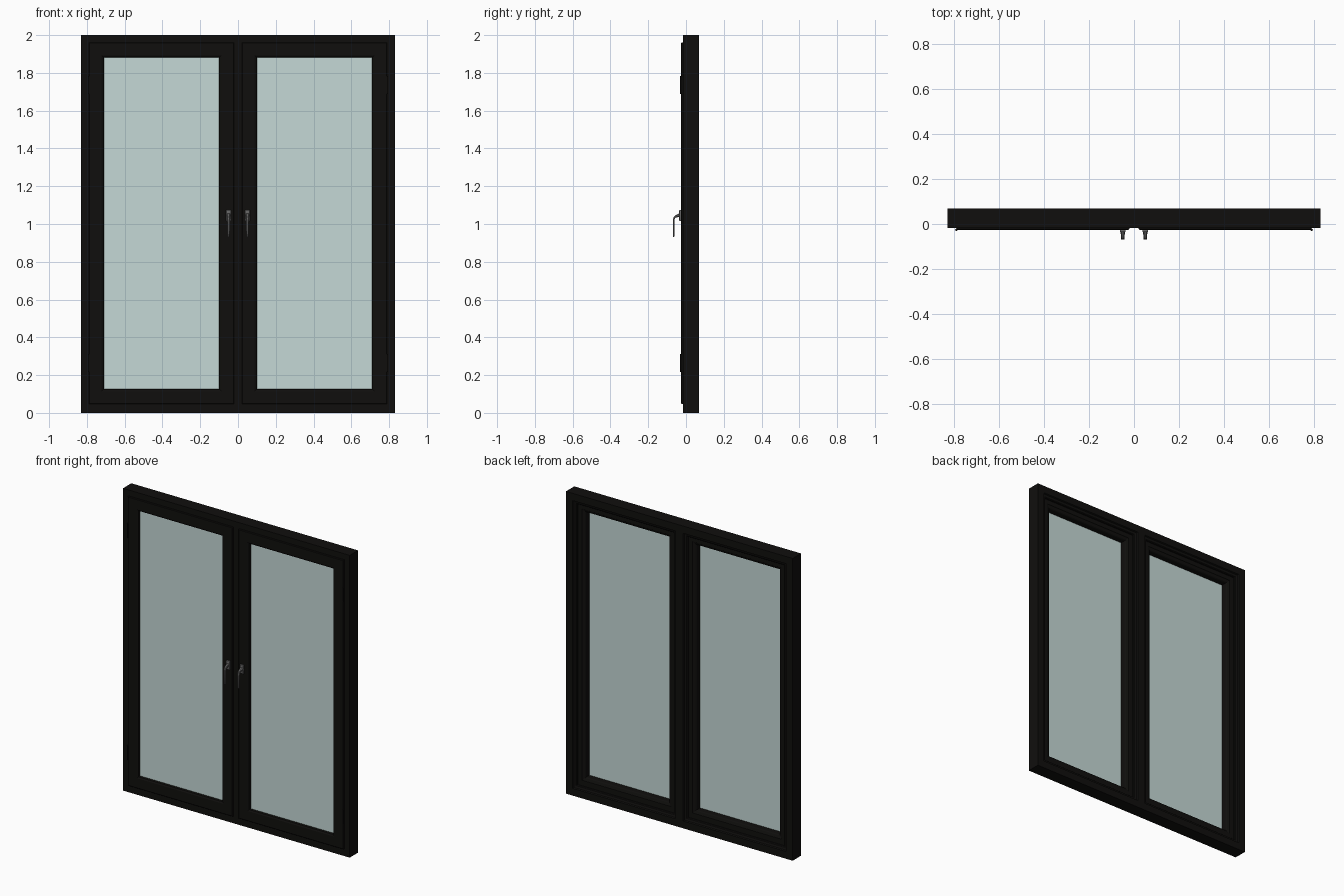
import bpy, bmesh
from mathutils import Vector

if "Cube" in bpy.data.objects:
    bpy.data.objects.remove(bpy.data.objects["Cube"])


def material(name, rgb):
    m = bpy.data.materials.new(name)
    m.diffuse_color = (*rgb, 1)
    m.use_nodes = True
    m.node_tree.nodes["Principled BSDF"].inputs["Base Color"].default_value = m.diffuse_color
    return m


DARK = material("dark_frame", (0.005, 0.0046, 0.004))
GLASS = material("pale_glass", (0.56, 0.69, 0.67))
METAL = material("handle_metal", (0.13, 0.13, 0.13))


def finish(bm, name, mat, smooth=False):
    bmesh.ops.recalc_face_normals(bm, faces=bm.faces)
    me = bpy.data.meshes.new(name)
    bm.to_mesh(me)
    bm.free()
    ob = bpy.data.objects.new(name, me)
    bpy.context.collection.objects.link(ob)
    me.materials.append(mat)
    if smooth:
        bpy.ops.object.select_all(action='DESELECT')
        ob.select_set(True)
        bpy.context.view_layer.objects.active = ob
        bpy.ops.object.shade_smooth_by_angle()
    return ob


def skin(name, rings, mat, closed=False, smooth=False):
    """Join equal rings of points into a tube, looped or capped."""
    bm = bmesh.new()
    vs = [[bm.verts.new(p) for p in r] for r in rings]
    n, k = len(vs), len(vs[0])
    for i in range(n if closed else n - 1):
        a, b = vs[i], vs[(i + 1) % n]
        for j in range(k):
            bm.faces.new((a[j], a[(j + 1) % k], b[(j + 1) % k], b[j]))
    if not closed:
        bm.faces.new(vs[0])
        bm.faces.new(vs[-1])
    return finish(bm, name, mat, smooth)


def mitred_ring(name, x0, x1, z0, z1, profile, mat):
    """Sweep an (inset, y) profile round a rectangle with mitred corners."""
    corners = [(x0, z0, 1, 1), (x1, z0, -1, 1), (x1, z1, -1, -1), (x0, z1, 1, -1)]
    rings = [[(x + sx * d, y, z + sz * d) for d, y in profile] for x, z, sx, sz in corners]
    return skin(name, rings, mat, closed=True)


def box(name, x0, x1, y0, y1, z0, z1, mat, bevel=0):
    bm = bmesh.new()
    bmesh.ops.create_cube(bm, size=1)
    for v in bm.verts:
        v.co = Vector(((x0 + x1) / 2 + v.co.x * (x1 - x0),
                       (y0 + y1) / 2 + v.co.y * (y1 - y0),
                       (z0 + z1) / 2 + v.co.z * (z1 - z0)))
    if bevel:
        bmesh.ops.bevel(bm, geom=bm.edges[:], offset=bevel, segments=2,
                        profile=0.5, affect='EDGES')
    return finish(bm, name, mat, smooth=bool(bevel))


def cylinder(name, loc, r, h, mat):
    bpy.ops.mesh.primitive_cylinder_add(vertices=16, radius=r, depth=h, location=loc)
    ob = bpy.context.object
    ob.name = name
    ob.data.materials.append(mat)
    bpy.ops.object.shade_smooth_by_angle()


# outer frame with stepped back lip
frame_profile = [(0, -0.017), (0, 0.07), (0.048, 0.07), (0.052, 0.062), (0.066, 0.058),
                 (0.07, 0.053), (0.07, 0.046), (0.048, 0.046), (0.048, -0.017)]
mitred_ring("outer_frame", -0.83, 0.83, 0, 2, frame_profile, DARK)

# centre mullion, T-shaped in plan
half = [(0.028, -0.017), (0.028, 0.046), (0.05, 0.046), (0.05, 0.053),
        (0.046, 0.058), (0.032, 0.062), (0.028, 0.07)]
plan = half + [(-x, y) for x, y in reversed(half)]
skin("centre_mullion", [[(x, y, z) for x, y in plan] for z in (0.045, 1.955)], DARK)

# sashes, glass, hinges and handles on both sides
sash_profile = [(0, -0.022), (0.004, -0.026), (0.068, -0.026), (0.077, -0.021), (0.08, -0.014),
                (0.08, 0.03), (0.076, 0.036), (0.062, 0.042), (0.06, 0.045),
                (0.012, 0.045), (0.012, -0.016), (0, -0.016)]
for side, s in (("left", -1), ("right", 1)):
    x0, x1 = sorted((s * 0.02, s * 0.79))
    mitred_ring(side + "_sash", x0, x1, 0.046, 1.961, sash_profile, DARK)
    box(side + "_glass", x0 + 0.078, x1 - 0.078, -0.009, -0.004, 0.124, 1.883, GLASS)

    for tag, z in (("lower", 0.265), ("upper", 1.735)):
        cylinder(f"{side}_{tag}_hinge", (s * 0.79, -0.026, z), 0.005, 0.095, DARK)

    # handle: rosette, then a lever swept out and down
    hx = s * 0.05
    box(side + "_handle_rosette", hx - 0.013, hx + 0.013, -0.036, -0.025, 1.015, 1.074, METAL, 0.003)
    # lever stations: y, z, direction (y, z), half width, half thickness
    stations = [(-0.034, 1.047, -1, 0, 0.011, 0.010), (-0.044, 1.044, -1, -0.1, 0.009, 0.008),
                (-0.055, 1.040, -1, -0.35, 0.008, 0.006), (-0.062, 1.034, -0.7, -0.8, 0.0075, 0.005),
                (-0.0655, 1.02, -0.1, -1, 0.007, 0.004), (-0.066, 0.98, 0, -1, 0.0065, 0.004),
                (-0.066, 0.935, 0, -1, 0.006, 0.004), (-0.066, 0.931, 0, -1, 0.0045, 0.0025)]
    octagon = [(1, 0.5), (0.6, 1), (-0.6, 1), (-1, 0.5), (-1, -0.5), (-0.6, -1), (0.6, -1), (1, -0.5)]
    rings = []
    for y, z, dy, dz, w, t in stations:
        n = Vector((0, -dz, dy)).normalized()
        rings.append([Vector((hx + a * w, y, z)) + n * (b * t) for a, b in octagon])
    skin(side + "_handle_lever", rings, METAL, smooth=True)
